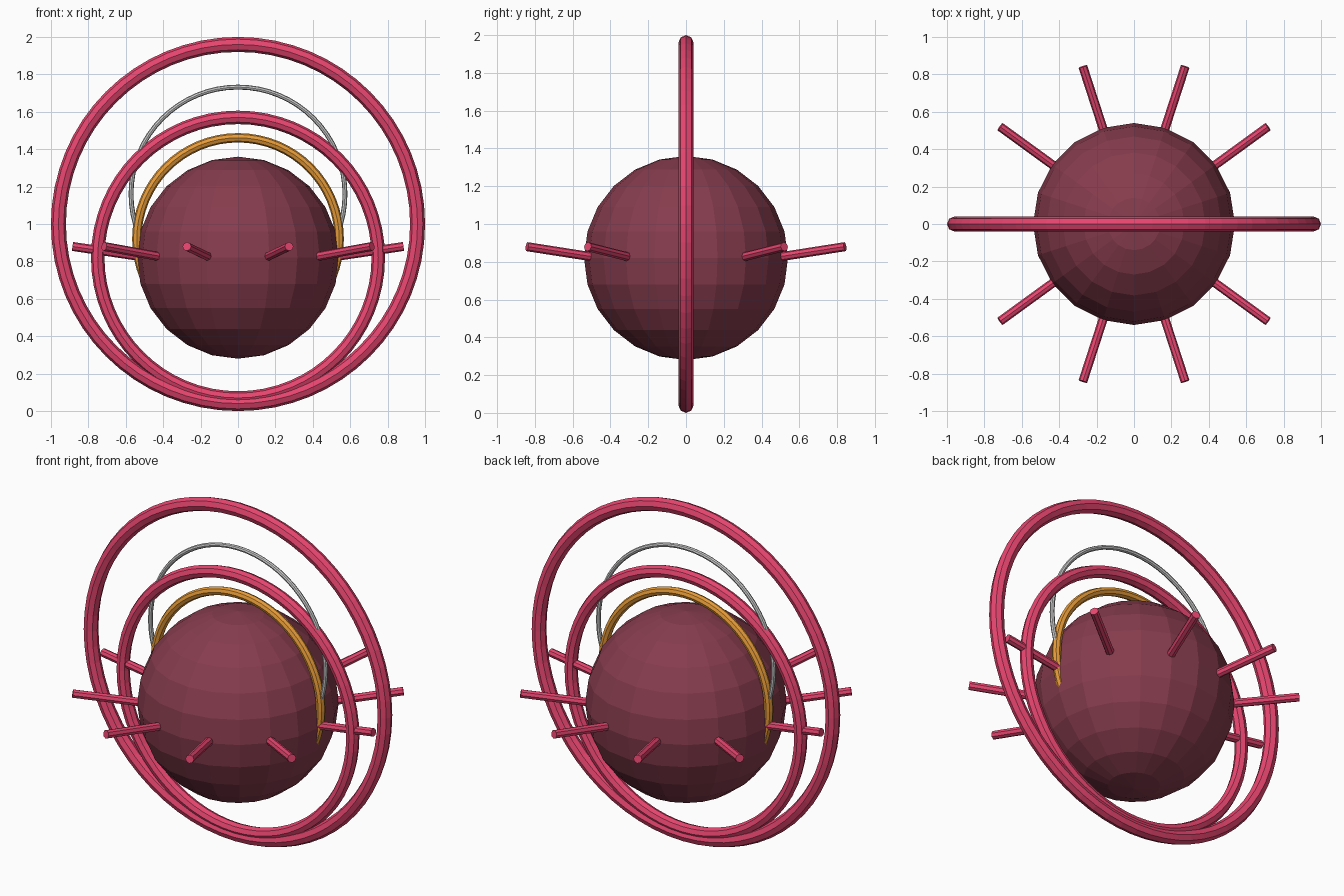
import bpy
from math import pi, cos, sin
from mathutils import Vector

if "Cube" in bpy.data.objects:
    bpy.data.objects.remove(bpy.data.objects["Cube"])


def material(name, rgb):
    m = bpy.data.materials.new(name)
    m.diffuse_color = (*rgb, 1)
    m.use_nodes = True
    m.node_tree.nodes["Principled BSDF"].inputs["Base Color"].default_value = m.diffuse_color
    return m


pink = material("pink", (0.80, 0.06, 0.16))
wine = material("wine", (0.24, 0.045, 0.075))
gold = material("gold", (0.80, 0.33, 0.04))


def finish(name, mat):
    ob = bpy.context.object
    ob.name = name
    if mat:
        ob.data.materials.append(mat)
    return ob


def ring(name, z, major, minor, mat, sides=8):
    # upright ring in the x-z plane
    bpy.ops.mesh.primitive_torus_add(location=(0, 0, z), rotation=(pi / 2, 0, 0),
                                     major_radius=major, minor_radius=minor,
                                     major_segments=64, minor_segments=sides)
    finish(name, mat)


# faceted core ball
bpy.ops.mesh.primitive_uv_sphere_add(segments=20, ring_count=12, radius=0.54,
                                     location=(0, 0, 0.82))
finish("core_ball", wine)

# upright rings, the smaller ones sinking into the ball
ring("outer_ring", 1.0, 0.96, 0.04, pink)
ring("inner_ring", 0.82, 0.75, 0.036, pink)
ring("gold_ring", 0.92, 0.541, 0.025, gold)
ring("thin_grey_ring", 1.16, 0.572, 0.013, None)

# ten spokes tilted slightly upward
for i in range(10):
    a = i * pi / 5
    d = Vector((cos(a), sin(a), 0))
    p = d * 0.40 + Vector((0, 0, 0.808))
    q = d * 0.885 + Vector((0, 0, 0.88))
    v = q - p
    bpy.ops.mesh.primitive_cylinder_add(vertices=8, radius=0.024, depth=v.length,
                                        location=(p + q) / 2,
                                        rotation=v.to_track_quat('Z', 'Y').to_euler())
    finish(f"spoke_{i + 1}", pink)
